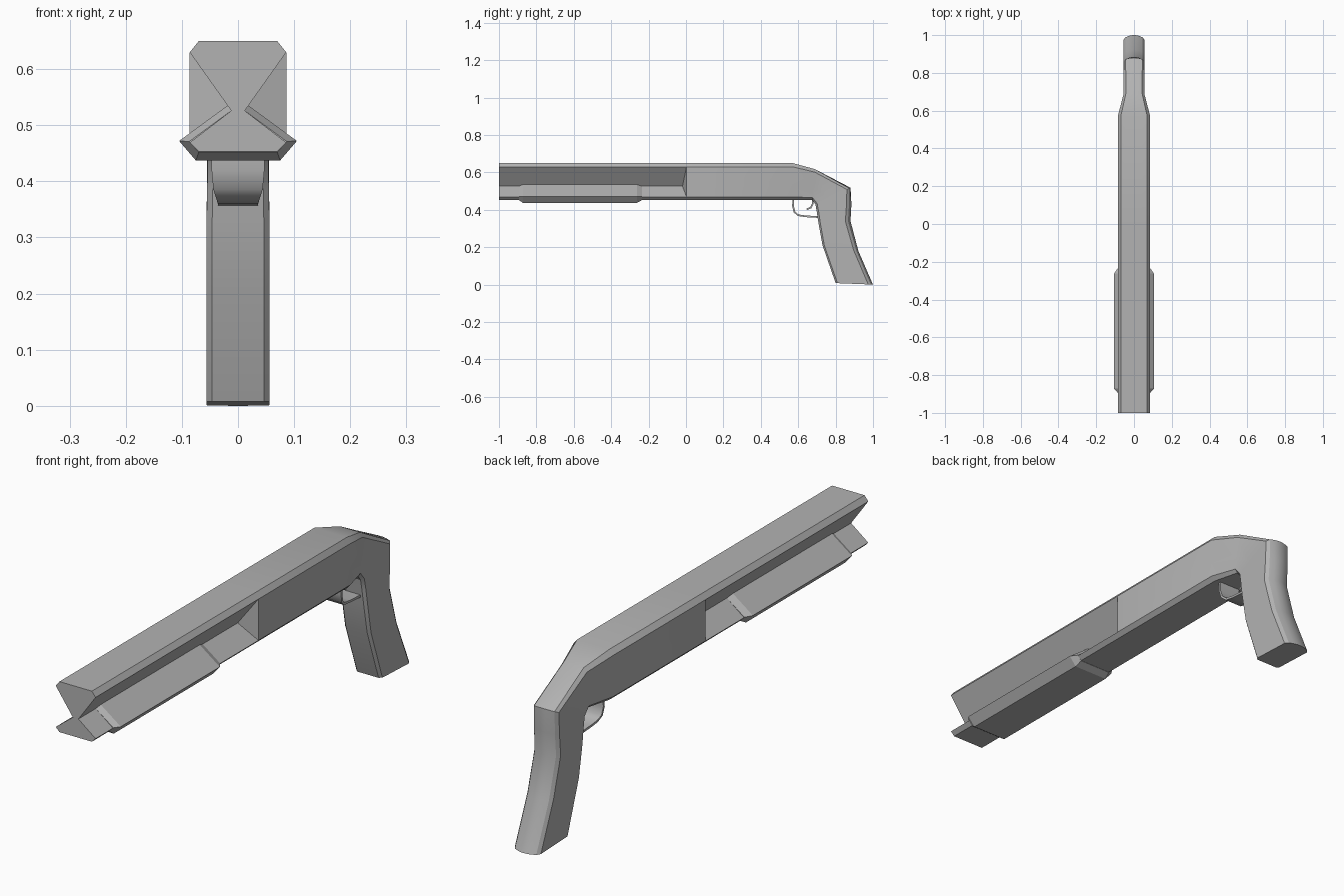
import bpy
import bmesh
import math
from mathutils import Vector

if "Cube" in bpy.data.objects:
    bpy.data.objects.remove(bpy.data.objects["Cube"], do_unlink=True)

grey = bpy.data.materials.new("plain grey")
grey.use_nodes = True
colour = (0.45, 0.45, 0.45, 1)
grey.diffuse_color = colour
grey.node_tree.nodes["Principled BSDF"].inputs["Base Color"].default_value = colour


def loft(name, rings, smooth_angle=25):
    """Skin a row of closed rings that have equal point counts, and cap both ends."""
    bm = bmesh.new()
    rows = [[bm.verts.new(p) for p in ring] for ring in rings]
    for a, b in zip(rows, rows[1:]):
        for i in range(len(a)):
            j = (i + 1) % len(a)
            bm.faces.new((a[i], a[j], b[j], b[i]))
    bm.faces.new(rows[0])
    bm.faces.new(rows[-1])
    bmesh.ops.remove_doubles(bm, verts=bm.verts, dist=0.0005)
    bmesh.ops.recalc_face_normals(bm, faces=bm.faces)
    mesh = bpy.data.meshes.new(name)
    bm.to_mesh(mesh)
    bm.free()
    mesh.materials.append(grey)
    obj = bpy.data.objects.new(name, mesh)
    bpy.context.collection.objects.link(obj)
    bpy.ops.object.select_all(action="DESELECT")
    obj.select_set(True)
    bpy.context.view_layer.objects.active = obj
    bpy.ops.object.shade_smooth_by_angle(angle=math.radians(smooth_angle))
    return obj


def mirrored(half):
    """Complete a half ring on the +x side with its mirror image."""
    return half + [Vector((-p.x, p.y, p.z)) for p in reversed(half)]


def section(top, bottom, width, inset=0.016, bulge=0.0, waist=None, shift=0.0):
    """Chamfered ring between a top (or back) point and a bottom (or front) point."""
    t, b = Vector((0, *top)), Vector((0, *bottom))
    down = (b - t).normalized()
    side = Vector((1, 0, 0))
    middle = t.lerp(b, 0.63) + Vector((0, shift, 0))
    half = [t + side * (width - inset) * f + down * bulge * f * f for f in (0.2, 0.6, 1)]
    half += [t + side * width + down * (inset + bulge + 0.004),
             middle + side * (waist or width),
             b + side * width - down * inset,
             b + side * (width - inset)]
    return mirrored(half)


# Barrel with pinched sides, receiver and curved grip in one skin
loft("barrel_receiver_and_grip", [
    section((-1, 0.65), (-1, 0.453), 0.086, waist=0.012),
    section((0.003, 0.65), (0.003, 0.453), 0.086, waist=0.012, shift=-0.022),
    section((0.003, 0.65), (0.003, 0.453), 0.086),
    section((0.57, 0.65), (0.57, 0.453), 0.086),
    section((0.69, 0.617), (0.675, 0.453), 0.055, 0.012),
    section((0.88, 0.518), (0.692, 0.43), 0.054, 0.010, 0.008),
    section((0.885, 0.43), (0.700, 0.385), 0.055, 0.010, 0.014),
    section((0.880, 0.34), (0.708, 0.33), 0.056, 0.010, 0.014),
    section((0.922, 0.18), (0.730, 0.21), 0.056, 0.010, 0.012),
    section((1.0, 0.0), (0.800, 0.008), 0.056, 0.010, 0.012),
])


# Sliding fore grip with tapered ends
def wing_ring(y, profile):
    return mirrored([Vector((x, y, z)) for x, z in profile])


slim = [(0.012, 0.526), (0.087, 0.471), (0.070, 0.452)]
wide = [(0.016, 0.537), (0.105, 0.472), (0.075, 0.437)]
loft("fore_grip", [wing_ring(y, p) for y, p in
                   ((-0.893, slim), (-0.872, wide), (-0.262, wide), (-0.235, slim))], 15)


# Flat strips bent along a path in the side plane
def strip(name, path, widths, thickness):
    points = [Vector((0, *p)) for p in path]
    rings = []
    for i, p in enumerate(points):
        along = points[min(i + 1, len(points) - 1)] - points[max(i - 1, 0)]
        out = Vector((0, -along.z, along.y)).normalized() * thickness / 2
        side = Vector((widths[i], 0, 0))
        rings.append([p + side + out, p - side + out, p - side - out, p + side - out])
    return loft(name, rings, 40)


strip("trigger_guard",
      [(0.574, 0.46), (0.572, 0.42), (0.58, 0.388), (0.60, 0.371), (0.64, 0.365), (0.71, 0.361)],
      [0.047, 0.047, 0.044, 0.038, 0.036, 0.036], 0.009)
strip("trigger",
      [(0.678, 0.46), (0.677, 0.43), (0.668, 0.412), (0.645, 0.402)],
      [0.014, 0.014, 0.012, 0.010], 0.009)
